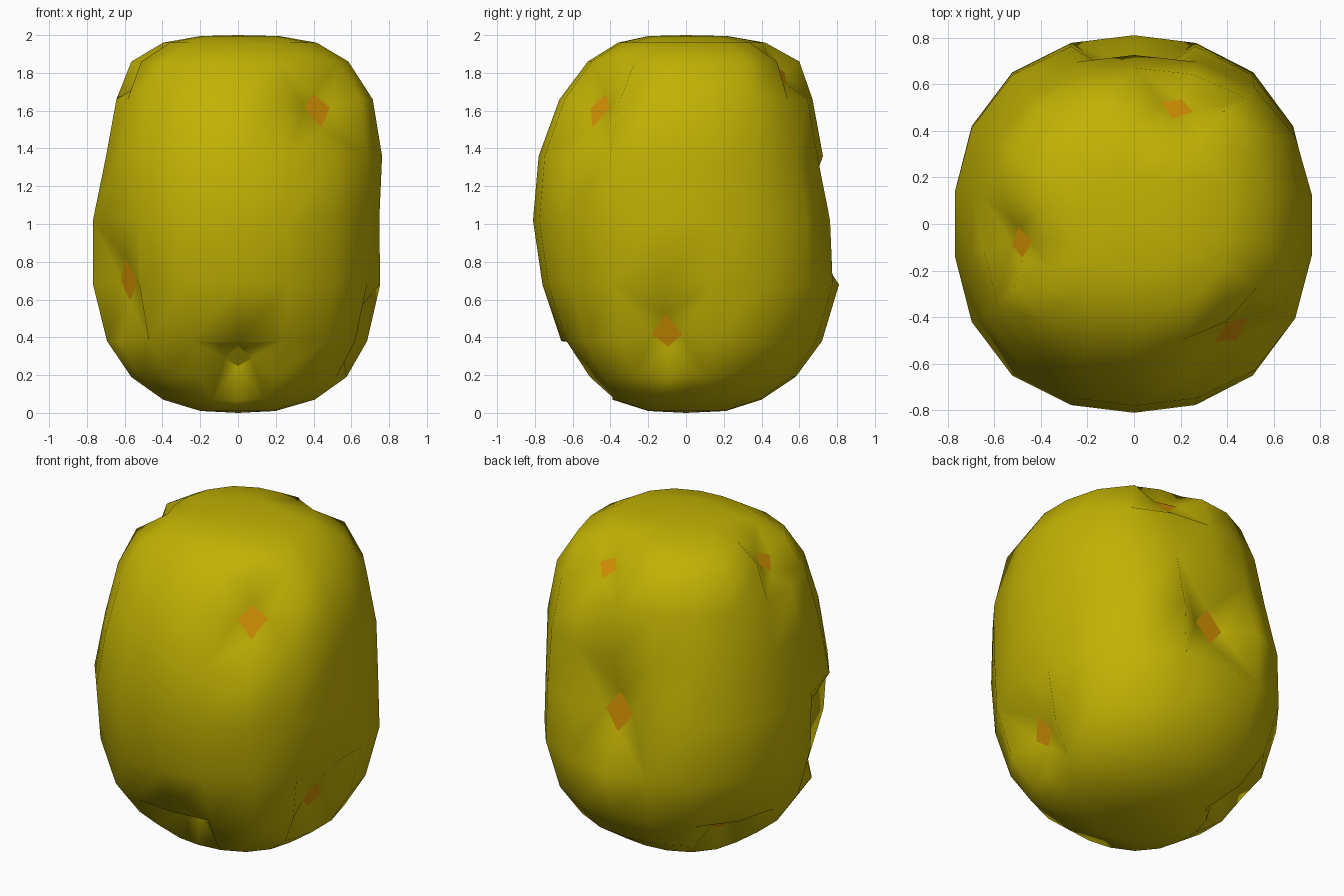
import bpy, bmesh, math

if "Cube" in bpy.data.objects:
    bpy.data.objects.remove(bpy.data.objects["Cube"])


def material(name, rgb):
    m = bpy.data.materials.new(name)
    m.diffuse_color = (*rgb, 1)
    m.use_nodes = True
    m.node_tree.nodes["Principled BSDF"].inputs["Base Color"].default_value = m.diffuse_color
    return m


SEGS = 18
# Rings from bottom to top: height, then reach to left, right, front, back
RINGS = [
    (0.01, 0.20, 0.20, 0.20, 0.21),
    (0.07, 0.40, 0.41, 0.39, 0.40),
    (0.19, 0.57, 0.58, 0.53, 0.58),
    (0.38, 0.70, 0.69, 0.66, 0.72),
    (0.68, 0.775, 0.76, 0.76, 0.81),
    (1.02, 0.775, 0.755, 0.81, 0.795),
    (1.36, 0.705, 0.77, 0.78, 0.725),
    (1.66, 0.65, 0.72, 0.67, 0.67),
    (1.86, 0.57, 0.59, 0.52, 0.60),
    (1.96, 0.40, 0.42, 0.36, 0.42),
    (1.995, 0.20, 0.22, 0.20, 0.22),
]
# Dimples: ring, segment (0 = front, counting to the right), depth, orange
EYES = [
    (7, 2, 0.10, True), (4, -3, 0.115, True), (2, 0, 0.15, False),
    (3, 4, 0.10, True), (8, 8, 0.085, True), (8, -4, 0.09, True),
    (5, 9, 0.13, True), (2, -6, 0.11, True),
]

bm = bmesh.new()

# Rounded barrel-shaped body, slightly squared on the diagonals
rings = []
for z, left, right, front, back in RINGS:
    ring = []
    for i in range(SEGS):
        a = math.tau * i / SEGS
        k = 1 + 0.05 * math.sin(2 * a) ** 2
        s, c = math.sin(a), math.cos(a)
        ring.append(bm.verts.new((k * s * (right if s > 0 else left),
                                  -k * c * (front if c > 0 else back), z)))
    rings.append(ring)
bottom, top = bm.verts.new((0, 0, 0)), bm.verts.new((0, 0, 2))
for i in range(SEGS):
    j = (i + 1) % SEGS
    for lo, hi in zip(rings, rings[1:]):
        bm.faces.new((lo[i], lo[j], hi[j], hi[i]))
    bm.faces.new((bottom, rings[0][j], rings[0][i]))
    bm.faces.new((top, rings[-1][i], rings[-1][j]))
bm.normal_update()
for f in bm.faces:
    f.smooth = True

# Dimples: cut each corner into a small diamond and push it inwards
for r, s, depth, orange in EYES:
    v = rings[r][s % SEGS]
    n = v.normal.copy()
    res = bmesh.ops.bevel(bm, geom=[v], offset=35, offset_type='PERCENT',
                          segments=1, profile=0.5, affect='VERTICES')
    diamond = min(res['faces'], key=lambda f: f.calc_area())
    for w in diamond.verts:
        w.co -= n * depth
    # Fan the pit walls out from the far corner of each surrounding face
    walls = {f for w in diamond.verts for f in w.link_faces} - {diamond}
    for f in walls:
        tips = [w for w in f.verts if w in diamond.verts]
        far = next(w for w in f.verts if w not in tips and
                   not any(e.other_vert(w) in tips for e in w.link_edges))
        for tip in tips:
            bmesh.ops.connect_verts(bm, verts=[far, tip])
    diamond.smooth = False
    if orange:
        diamond.material_index = 1

bm.normal_update()
mesh = bpy.data.meshes.new("tuber_body")
bm.to_mesh(mesh)
bm.free()
mesh.materials.append(material("mustard yellow", (0.54, 0.445, 0.001)))
mesh.materials.append(material("orange", (0.66, 0.29, 0.001)))
body = bpy.data.objects.new("tuber_body", mesh)
bpy.context.collection.objects.link(body)
